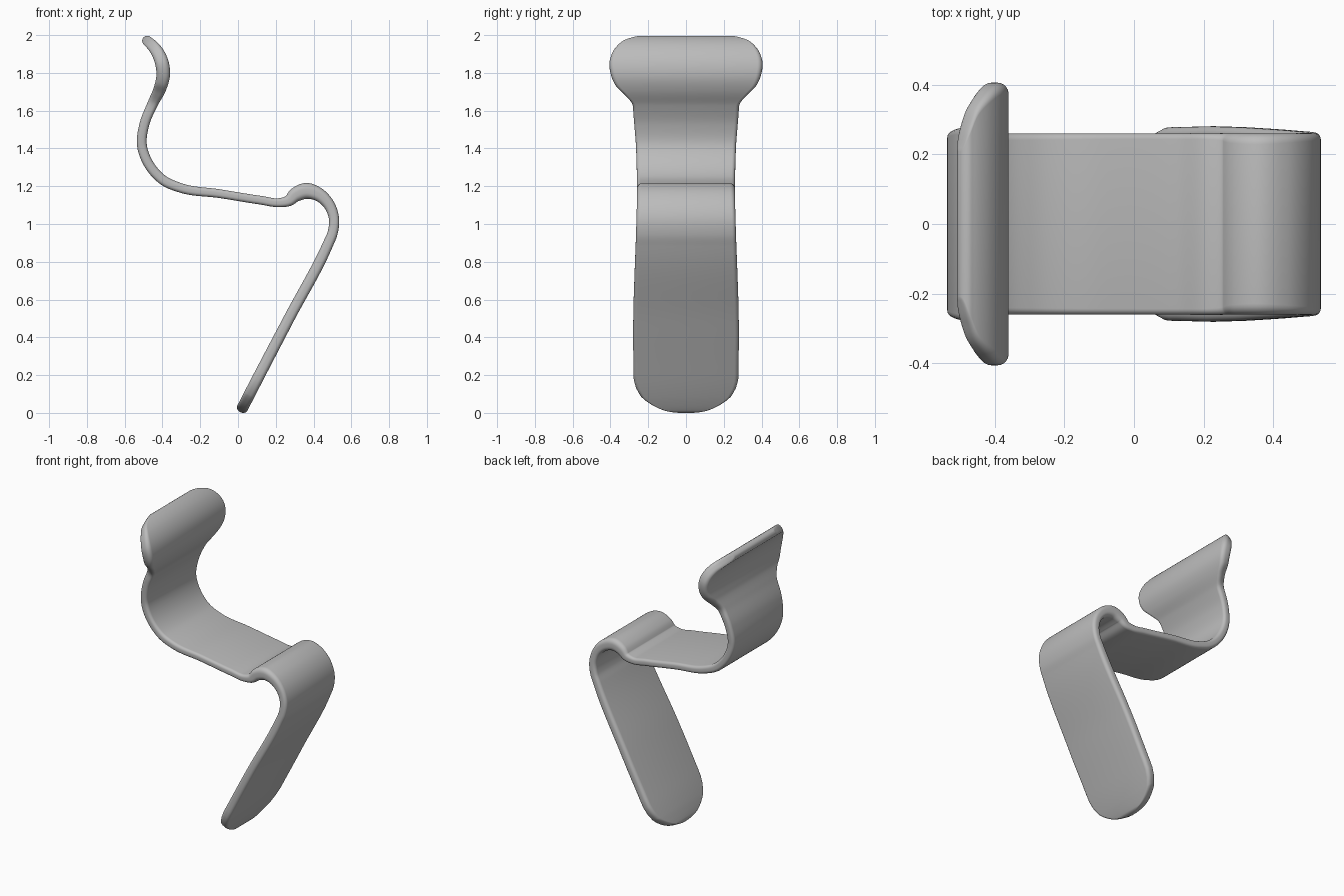
import bpy, bmesh, math
from mathutils import Vector

cube = bpy.data.objects.get("Cube")
if cube:
    bpy.data.objects.remove(cube, do_unlink=True)

# Centre line of the bent strip: x, z, half thickness
PATH = [
    (.012, .004, .03), (.024, .027, .03), (.06, .097, .03), (.27, .5, .029),
    (.475, .89, .028), (.5, .95, .027), (.508, 1.03, .027), (.48, 1.105, .03),
    (.425, 1.157, .036), (.36, 1.175, .042), (.305, 1.155, .038),
    (.268, 1.123, .029), (.22, 1.113, .024), (.12, 1.126, .023),
    (-.1, 1.161, .023), (-.3, 1.19, .025), (-.39, 1.228, .026),
    (-.465, 1.305, .026), (-.509, 1.42, .026), (-.495, 1.53, .026),
    (-.45, 1.64, .028), (-.412, 1.72, .033), (-.396, 1.79, .036),
    (-.405, 1.86, .036), (-.437, 1.925, .032), (-.48, 1.969, .027),
    (-.502, 1.986, .025)]

# Half width of the strip at a given height
WIDTH = [
    (.004, .01), (.012, .07), (.03, .14), (.055, .19), (.1, .245), (.17, .275),
    (.25, .278), (1.58, .278), (1.64, .285), (1.69, .325), (1.74, .375),
    (1.8, .4), (1.86, .404), (1.91, .385), (1.95, .345), (1.973, .28),
    (1.986, .21)]


def spline(points, steps):
    """Smooth curve through the points, evenly stepped per segment."""
    pts = [Vector(p) for p in points]
    pts = [2 * pts[0] - pts[1]] + pts + [2 * pts[-1] - pts[-2]]
    out = []
    for a, b, c, d in zip(pts, pts[1:], pts[2:], pts[3:]):
        # Chord-scaled tangents keep uneven spacing free of overshoot
        l0, l1, l2 = (b - a).length, (c - b).length, (d - c).length
        m1 = ((b - a) / l0 * l1 + (c - b) / l1 * l0) / (l0 + l1) * l1
        m2 = ((c - b) / l1 * l2 + (d - c) / l2 * l1) / (l1 + l2) * l1
        for i in range(steps):
            t = i / steps
            h = t * t * (3 - 2 * t)
            out.append(b * (1 - h) + c * h + m1 * t * (1 - t) ** 2
                       - m2 * t * t * (1 - t))
    return out + [pts[-2]]


OUTLINE = spline(WIDTH, 8)


def half_width(z):
    for a, b in zip(OUTLINE, OUTLINE[1:]):
        if z <= b.x:
            t = max(0, (z - a.x) / (b.x - a.x))
            return a.y + (b.y - a.y) * t
    return OUTLINE[-1].y


def section(width, thick):
    """Rounded rectangle as (across, through) pairs."""
    r = min(width, thick) * .75
    pts = []
    for k, (sx, sy) in enumerate([(1, 1), (-1, 1), (-1, -1), (1, -1)]):
        for j in range(6):
            a = math.pi / 2 * (k + j / 5)
            pts.append((sx * (width - r) + r * math.cos(a),
                        sy * (thick - r) + r * math.sin(a)))
    return pts


# Sweep the section along the centre line
line = spline(PATH, 10)
tip = .025
bm = bmesh.new()
rings = []
for i, p in enumerate(line):
    ahead = line[min(i + 1, len(line) - 1)] - line[max(i - 1, 0)]
    normal = Vector((-ahead.y, 0, ahead.x)).normalized()
    # Round off both free ends
    ends = [(p.xy - e.xy).length for e in (line[0], line[-1])]
    d = min(1, min(ends) / tip)
    thick = p.z * max(.15, math.sqrt(1 - (1 - d) ** 2))
    centre = Vector((p.x, 0, p.y))
    rings.append([bm.verts.new(centre + normal * v + Vector((0, u, 0)))
                  for u, v in section(half_width(p.y), thick)])

for a, b in zip(rings, rings[1:]):
    for j in range(len(a)):
        k = (j + 1) % len(a)
        bm.faces.new((a[j], a[k], b[k], b[j]))
bm.faces.new(rings[0])
bm.faces.new(rings[-1])
bmesh.ops.recalc_face_normals(bm, faces=bm.faces)

mesh = bpy.data.meshes.new("bent_strip")
bm.to_mesh(mesh)
bm.free()
strip = bpy.data.objects.new("bent_strip", mesh)
bpy.context.collection.objects.link(strip)

# Plain grey finish
grey = bpy.data.materials.new("plain grey")
grey.use_nodes = True
colour = (.5, .5, .5, 1)
grey.diffuse_color = colour
grey.node_tree.nodes["Principled BSDF"].inputs["Base Color"].default_value = colour
mesh.materials.append(grey)

bpy.context.view_layer.objects.active = strip
strip.select_set(True)
bpy.ops.object.shade_smooth_by_angle(angle=math.radians(40))
